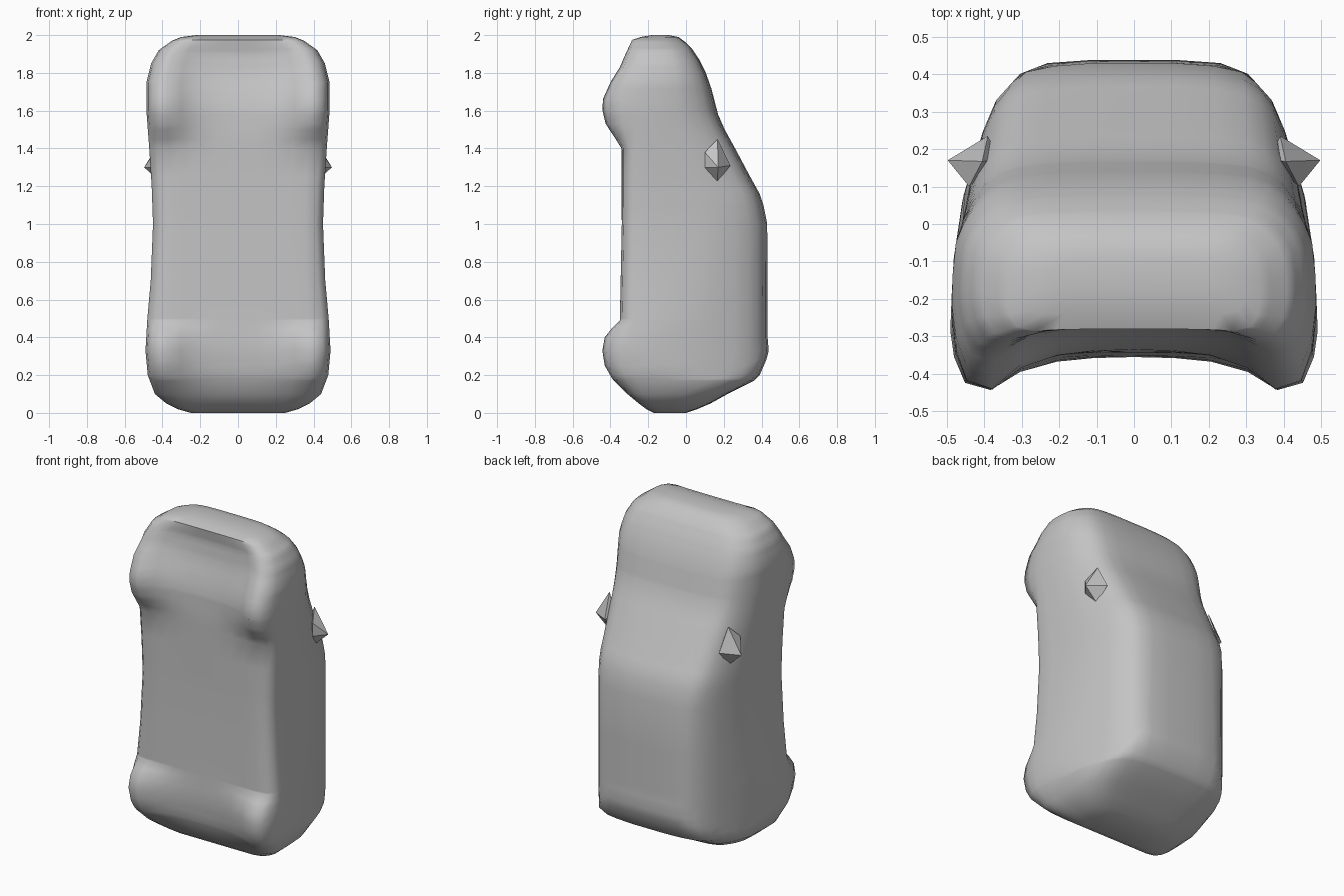
import bpy, bmesh

cube = bpy.data.objects.get("Cube")
if cube:
    bpy.data.objects.remove(cube, do_unlink=True)

grey = bpy.data.materials.new("plain grey")
grey.use_nodes = True
grey.diffuse_color = (0.55, 0.55, 0.55, 1)
grey.node_tree.nodes["Principled BSDF"].inputs["Base Color"].default_value = (0.55, 0.55, 0.55, 1)

# Length profiles as (z, value): the car stands on its tail, wheels towards -y
BELLY = [(0, -.17), (.02, -.21), (.05, -.25), (.1, -.3), (.2, -.34), (.33, -.355),
         (.5, -.35), (1.0, -.34), (1.45, -.343), (1.6, -.335), (1.7, -.31), (1.8, -.28),
         (1.9, -.268), (1.975, -.28), (1.99, -.24), (2, -.18)]
WHEEL = [(0, -.17), (.02, -.21), (.05, -.25), (.1, -.31), (.18, -.39), (.25, -.43),
         (.33, -.443), (.4, -.43), (.45, -.39), (.49, -.35), (1.0, -.34), (1.4, -.34),
         (1.53, -.425), (1.6, -.442), (1.66, -.44), (1.75, -.4), (1.83, -.35), (1.9, -.32),
         (1.975, -.285), (1.99, -.24), (2, -.18)]
ROOF = [(0, .0), (.02, .06), (.05, .13), (.1, .22), (.17, .36), (.2, .39), (.28, .425),
        (.33, .438), (.4, .432), (1.0, .43), (1.1, .41), (1.16, .39), (1.25, .34), (1.4, .26),
        (1.5, .205), (1.58, .17), (1.715, .135), (1.8, .105), (1.87, .07), (1.93, .03),
        (1.96, 0), (1.99, -.04), (2, -.09)]
WIDTH = [(0, .25), (.02, .32), (.05, .38), (.1, .44), (.2, .478), (.33, .49), (.5, .48),
         (.7, .462), (1.0, .45), (1.2, .457), (1.4, .47), (1.6, .485), (1.75, .485),
         (1.85, .46), (1.92, .42), (1.97, .35), (1.99, .3), (2, .22)]
# Greatest half width at each height above the wheels, as (y, x)
TAPER = [(-.3, .492), (-.1, .482), (0, .47), (.1, .45), (.25, .402), (.33, .368),
         (.4, .305), (.43, .23), (.445, .1)]

# Cross-section: (share of half width, pull towards wheel) and (share of half width, height share)
UNDER = [(0, 0), (.22, .03), (.42, .14), (.62, .45), (.78, 1), (.92, .9)]
UPPER = [(1, 0), (1, .13), (.997, .27), (.98, .5), (.94, .64), (.89, .75), (.82, .86),
         (.74, .925), (.64, .965), (.47, .988), (.22, 1), (0, 1)]


def sample(profile, z):
    for (z0, a), (z1, b) in zip(profile, profile[1:]):
        if z <= z1:
            return a + (b - a) * (z - z0) / (z1 - z0)
    return profile[-1][1]


def section(z):
    belly, wheel, roof, w = (sample(p, z) for p in (BELLY, WHEEL, ROOF, WIDTH))
    widest = belly + min(.07, .3 * (roof - belly))
    half = [(f * w, belly + (wheel - belly) * m) for f, m in UNDER]
    x, y = half[-1]
    half[-1] = (x, y + .15 * (widest - belly))
    half.append((.98 * w, (half[-1][1] + widest) / 2))
    for f, t in UPPER:
        y = widest + t * (roof - widest)
        half.append((min(f * w, sample(TAPER, y)), y))
    ring = half + [(-x, y) for x, y in reversed(half[1:-1])]
    return [(x, y, z) for x, y in ring]


def finish(bm, name, angle):
    bmesh.ops.recalc_face_normals(bm, faces=bm.faces)
    mesh = bpy.data.meshes.new(name)
    bm.to_mesh(mesh)
    bm.free()
    mesh.materials.append(grey)
    ob = bpy.data.objects.new(name, mesh)
    bpy.context.collection.objects.link(ob)
    bpy.ops.object.select_all(action='DESELECT')
    ob.select_set(True)
    bpy.context.view_layer.objects.active = ob
    bpy.ops.object.shade_smooth_by_angle(angle=angle)


# Body: one loft through the cross-sections, closed at bumper and tail
levels = sorted({z for p in (BELLY, WHEEL, ROOF, WIDTH) for z, _ in p})
bm = bmesh.new()
rings = [[bm.verts.new(p) for p in section(z)] for z in levels]
for a, b in zip(rings, rings[1:]):
    for i in range(len(a)):
        j = (i + 1) % len(a)
        bm.faces.new((a[i], a[j], b[j], b[i]))
bm.faces.new(rings[0])
bm.faces.new(rings[-1])
finish(bm, "car_body", 1.0)

# Side mirrors: small faceted spikes
for side, name in ((1, "left_mirror"), (-1, "right_mirror")):
    bm = bmesh.new()
    for x, y, z in [(.497, .17, 1.30), (.39, .235, 1.31), (.405, .167, 1.45), (.44, .10, 1.38),
                    (.44, .10, 1.30), (.41, .165, 1.22), (.36, .17, 1.33)]:
        bm.verts.new((side * x, y, z))
    bmesh.ops.convex_hull(bm, input=bm.verts)
    finish(bm, name, .4)
